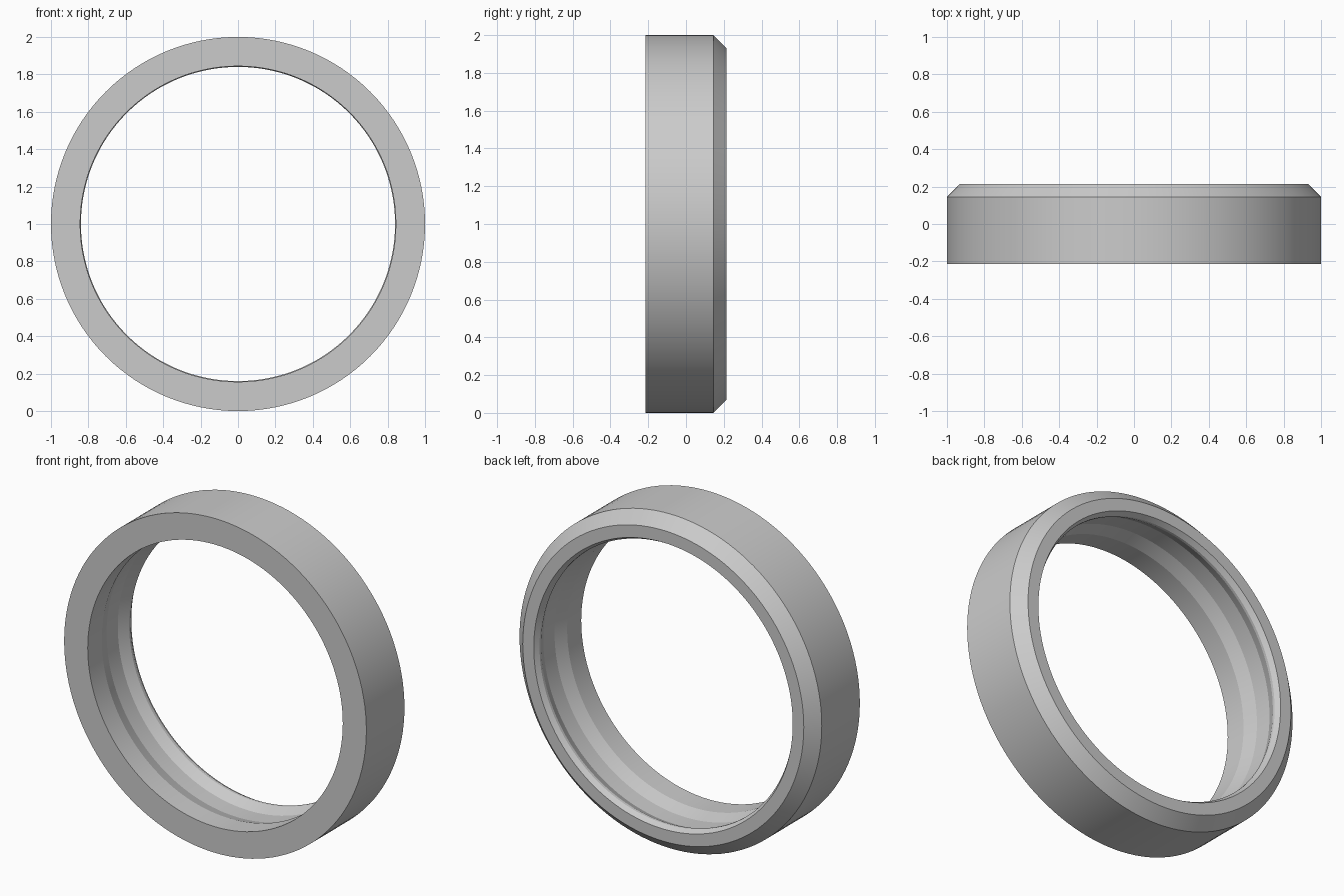
import bpy
import bmesh
import math

cube = bpy.data.objects.get("Cube")
if cube:
    bpy.data.objects.remove(cube, do_unlink=True)

# One plain grey finish
grey = bpy.data.materials.new("plain_grey")
grey.use_nodes = True
colour = (0.6, 0.6, 0.6, 1)
grey.diffuse_color = colour
grey.node_tree.nodes["Principled BSDF"].inputs["Base Color"].default_value = colour

SEGMENTS = 128

# Ring cross-section as (radius, depth): outer wall, back bevel, lip, groove, bore
profile = [
    (1.0, -0.215), (1.0, 0.145), (0.93, 0.215), (0.857, 0.215),
    (0.84, 0.185), (0.84, 0.17), (0.87, 0.106), (0.87, 0.0),
    (0.844, -0.082), (0.844, -0.215),
]


def lathe(name, points, material):
    """Turn a closed profile around the front-to-back axis."""
    bm = bmesh.new()
    rings = []
    for i in range(SEGMENTS):
        a = math.tau * i / SEGMENTS
        rings.append([bm.verts.new((r * math.cos(a), y, 1 + r * math.sin(a)))
                      for r, y in points])
    for i, ring in enumerate(rings):
        following = rings[(i + 1) % SEGMENTS]
        for j in range(len(points)):
            k = (j + 1) % len(points)
            bm.faces.new((ring[j], ring[k], following[k], following[j]))
    bmesh.ops.recalc_face_normals(bm, faces=bm.faces)
    mesh = bpy.data.meshes.new(name)
    bm.to_mesh(mesh)
    bm.free()
    mesh.materials.append(material)
    obj = bpy.data.objects.new(name, mesh)
    bpy.context.collection.objects.link(obj)
    return obj


ring = lathe("grooved_ring", profile, grey)

# Smooth around the ring, crisp at profile corners
bpy.ops.object.select_all(action="DESELECT")
ring.select_set(True)
bpy.context.view_layer.objects.active = ring
bpy.ops.object.shade_smooth_by_angle(angle=math.radians(12))
